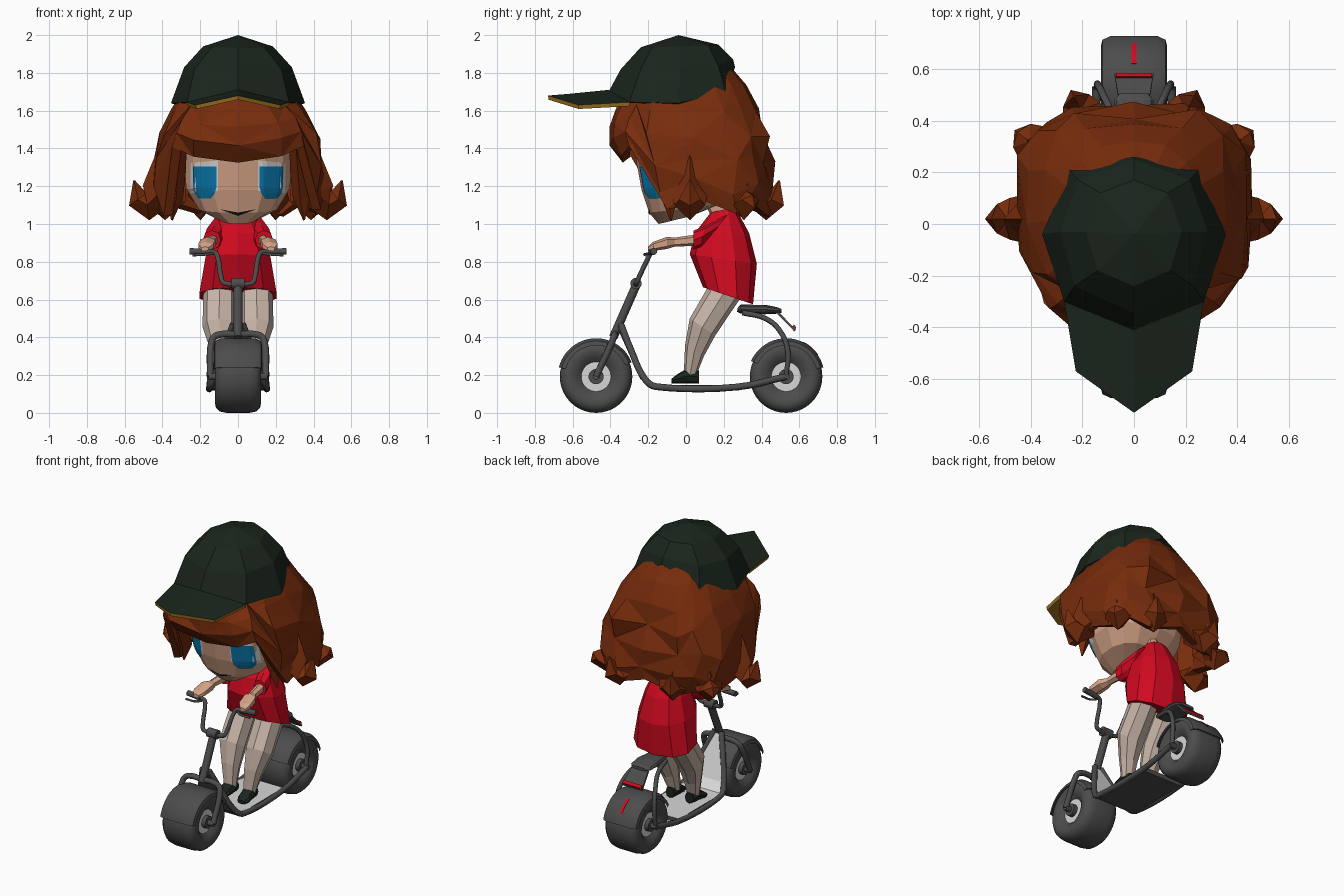
import bpy, bmesh, math, random
from mathutils import Vector
from mathutils.bvhtree import BVHTree

if "Cube" in bpy.data.objects:
    bpy.data.objects.remove(bpy.data.objects["Cube"])

random.seed(11)


def material(name, *rgb):
    m = bpy.data.materials.new(name)
    m.diffuse_color = [((c / 255 + 0.055) / 1.055) ** 2.4 if c > 10 else c / 3300 for c in rgb] + [1]
    m.use_nodes = True
    m.node_tree.nodes["Principled BSDF"].inputs["Base Color"].default_value = m.diffuse_color
    return m


GREEN = material("dark green", 26, 37, 28)
OCHRE = material("ochre", 160, 116, 34)
HAIR = material("auburn", 119, 44, 12)
SKIN = material("skin", 214, 164, 136)
TIGHTS = material("beige tights", 199, 180, 167)
RED = material("red", 208, 10, 32)
GREY = material("dark grey", 76, 76, 76)
LIGHT = material("light grey", 215, 215, 215)
BLUE = material("blue", 10, 122, 175)
BLACK = material("black", 22, 22, 22)


def mesh(name, verts, faces, *mats, fix=True, smooth=False, thick=0):
    me = bpy.data.meshes.new(name)
    me.from_pydata(verts, [], faces)
    if fix:
        bm = bmesh.new()
        bm.from_mesh(me)
        bmesh.ops.recalc_face_normals(bm, faces=bm.faces)
        bm.to_mesh(me)
        bm.free()
    ob = bpy.data.objects.new(name, me)
    bpy.context.collection.objects.link(ob)
    for m in mats:
        me.materials.append(m)
    if thick:
        s = ob.modifiers.new("thickness", 'SOLIDIFY')
        s.thickness = thick
        s.material_offset = s.material_offset_rim = len(mats) - 1
    if smooth:
        bpy.ops.object.select_all(action='DESELECT')
        ob.select_set(True)
        bpy.context.view_layer.objects.active = ob
        bpy.ops.object.shade_smooth_by_angle(angle=math.radians(40))
    return ob


def bridge(rows, n):
    return [(r * n + k, r * n + (k + 1) % n, (r + 1) * n + (k + 1) % n, (r + 1) * n + k)
            for r in range(rows - 1) for k in range(n)]


def ring(cx, rx, yf, zf, yb, zb, n=10, p=2.3):
    """Rounded section: half-width rx, running from (yf, zf) to (yb, zb)."""
    pts = []
    for k in range(n):
        a = 2 * math.pi * k / n
        s, c = (math.copysign(abs(v) ** (2 / p), v) for v in (math.sin(a), math.cos(a)))
        m = (1 + c) / 2
        pts.append((cx + rx * s, yf + (yb - yf) * m, zf + (zb - zf) * m))
    return pts


def stack(name, sections, mat, n=10, sx=1):
    verts = [v for s in sections for v in ring(s[0] * sx, *s[1:], n=n)]
    total = len(sections) * n
    faces = bridge(len(sections), n) + [tuple(range(n)), tuple(range(total - n, total))]
    return mesh(name, verts, faces, mat)


def lathe(name, prof, cy, cz, mat, a0=0, a1=360, segs=40):
    """Closed (x, radius) profile turned about a wheel axle."""
    n, full = len(prof), a1 - a0 == 360
    rows = segs if full else segs + 1
    verts = []
    for i in range(rows):
        a = math.radians(a0 + (a1 - a0) * i / segs)
        verts += [(x, cy + r * math.cos(a), cz + r * math.sin(a)) for x, r in prof]
    faces = bridge(rows, n)
    if full:
        faces += [((rows - 1) * n + k, (rows - 1) * n + (k + 1) % n, (k + 1) % n, k) for k in range(n)]
    else:
        faces += [tuple(range(n)), tuple(range((rows - 1) * n, rows * n))]
    return mesh(name, verts, faces, mat, smooth=True)


def tube(name, pts, depth, mat, radii=None, facet=False):
    cu = bpy.data.curves.new(name, 'CURVE')
    cu.dimensions = '3D'
    cu.bevel_depth, cu.bevel_resolution, cu.resolution_u = depth, 0 if facet else 3, 5
    cu.use_fill_caps = True
    sp = cu.splines.new('POLY' if facet else 'BEZIER')
    points = sp.points if facet else sp.bezier_points
    points.add(len(pts) - 1)
    for i, (q, p) in enumerate(zip(points, pts)):
        q.co = (*p, 1) if facet else p
        if radii:
            q.radius = radii[i]
        if not facet:
            q.handle_left_type = q.handle_right_type = 'AUTO'
    sp.use_smooth = not facet
    cu.materials.append(mat)
    ob = bpy.data.objects.new(name, cu)
    bpy.context.collection.objects.link(ob)
    return ob


def flip(pts, s):
    return [(x * s, y, z) for x, y, z in pts]


def mirrored(half):
    return flip(half[:0:-1], -1) + half


SIDES = (("left", 1), ("right", -1))

# wheels, hubs and fenders
half = [(.06, .192), (.095, .185), (.117, .165), (.122, .14), (.112, .105), (.085, .075)]
tyre = half + [(-x, r) for x, r in half[::-1]]
fender = [(-.128, .165), (-.122, .188), (-.09, .203), (.09, .203), (.122, .188), (.128, .165),
          (.115, .185), (.085, .195), (-.085, .195), (-.115, .185)]
for end, cy, a0, a1 in (("front", -.476, 22, 166), ("rear", .53, 14, 156)):
    lathe(end + "_tyre", tyre, cy, .192, GREY)
    for part, w, r, m in (("hub", .088, .08, LIGHT), ("hub_cap", .115, .04, GREY), ("axle", .155, .018, GREY)):
        lathe(f"{end}_{part}", [(-w, .001), (-w, r), (w, r), (w, .001)], cy, .192, m, segs=24)
    lathe(end + "_fender", fender, cy, .192, GREY, a0, a1, 24)
lathe("fender_light", [(-.009, .2), (-.009, .2055), (.009, .2055), (.009, .2)], .53, .192, RED, 34, 64, 10)

# fork, stem and handlebar
tube("fork", mirrored([(0, -.378, .415), (.1, -.378, .414), (.128, -.383, .4), (.14, -.392, .375),
                       (.148, -.476, .192)]), .018, GREY)
tube("stem", [(0, -.385, .4), (0, -.262, .68)], .024, GREY)
lathe("stem_clamp", [(-.035, .001), (-.035, .03), (.035, .03), (.035, .001)], -.265, .685, GREY, segs=20)
tube("handlebar", mirrored([(0, -.265, .682), (.06, -.263, .684), (.08, -.26, .692), (.09, -.248, .72),
                            (.108, -.198, .825), (.118, -.188, .846), (.14, -.183, .853), (.25, -.17, .855)]), .013, GREY)
for side, s in SIDES:
    tube(side + "_grip", flip([(.15, -.182, .852), (.255, -.17, .855)], s), .018, GREY)
    tube(side + "_brake_lever", flip([(.13, -.19, .845), (.16, -.215, .84), (.24, -.215, .835)], s), .007, GREY)
    # frame rails and seat support
    tube(side + "_frame_rail", flip([(.025, -.345, .47), (.075, -.29, .33), (.125, -.225, .19), (.145, -.185, .148),
                                     (.15, -.14, .137), (.15, .27, .137), (.145, .53, .192)], s), .018, GREY)
    tube(side + "_seat_support", flip([(.14, .53, .2), (.14, .54, .32), (.12, .5, .43),
                                       (.085, .42, .5), (.06, .3, .53)], s), .014, GREY)

# deck with rising front panel, dark underneath
deck = [(-.335, .46, .03), (-.22, .2, .11), (-.165, .152, .14), (-.1, .148, .145), (.28, .148, .145)]
mesh("deck", [(s * w, y, z) for y, z, w in deck for s in (-1, 1)],
     [(2 * i, 2 * i + 1, 2 * i + 3, 2 * i + 2) for i in range(4)], LIGHT, GREY, fix=False, thick=.03)

# seat, tail plate and tail light
stack("seat", [(0, .04, .27, .535, .275, .56), (0, .06, .29, .525, .29, .573), (0, .078, .42, .522, .42, .572),
               (0, .075, .48, .525, .48, .56), (0, .055, .505, .53, .505, .55)], GREY, 12)
mesh("tail_plate", [(-.06, .49, .535), (.06, .49, .535), (.075, .582, .44), (-.075, .582, .44)],
     [(0, 1, 2, 3)], GREY, fix=False, thick=.012)
strip = [(s * .07, y, z) for s in (-1, 1) for y, z in ((.564, .458), (.571, .468), (.584, .452), (.578, .442))]
mesh("tail_light", strip, [(0, 1, 2, 3), (4, 5, 6, 7)] + [(k, (k + 1) % 4, 4 + (k + 1) % 4, 4 + k) for k in range(4)], RED)

# body
stack("dress", [(0, .213, .09, .665, .355, .575), (0, .18, .02, .84, .375, .79), (0, .14, .045, .95, .335, .95),
                (0, .08, .13, 1.06, .26, 1.09)], RED)
stack("neck", [(0, .05, .14, 1.03, .24, 1.05), (0, .045, .08, 1.14, .2, 1.16)], SKIN, 8)
for side, s in SIDES:
    stack(side + "_sleeve", [(.085, .05, .12, .92, .22, 1.05), (.125, .054, .08, .88, .1, .99),
                             (.138, .047, .04, .865, .04, .965)], RED, 8, s)
    stack(side + "_arm", [(.135, .032, .06, .885, .06, .945), (.15, .025, -.06, .88, -.06, .928),
                          (.16, .045, -.1, .868, -.1, .932), (.17, .045, -.17, .858, -.175, .905),
                          (.175, .022, -.2, .858, -.2, .88)], SKIN, 6, s)
    stack(side + "_leg", [(.098, .085, .13, .69, .31, .64), (.1, .088, .02, .5, .155, .41),
                          (.085, .06, -.005, .36, .095, .3), (.072, .04, -.012, .2, .055, .2)], TIGHTS, 8, s)
    stack(side + "_shoe", [(.072, .032, .07, .155, .07, .225), (.073, .043, .01, .155, .01, .238),
                           (.078, .045, -.045, .155, -.045, .205), (.08, .03, -.078, .157, -.078, .18)], GREEN, 8, s)

# head
head = stack("head", [(0, .09, -.145, 1.0, .02, 1.04), (0, .21, -.195, 1.06, .17, 1.1), (0, .28, -.235, 1.18, .25, 1.2),
                      (0, .3, -.275, 1.4, .28, 1.4), (0, .27, -.27, 1.6, .27, 1.62)], SKIN, 14)
face = BVHTree.FromPolygons([v.co for v in head.data.vertices], [p.vertices[:] for p in head.data.polygons])


def decal(name, shape, mat, lift, n=6):
    """Thin plate laid on the face; shape maps (u, v) in 0..1 to (x, z)."""
    verts = []
    for j in range(n + 1):
        for i in range(n + 1):
            x, z = shape(i / n, j / n)
            hit = face.ray_cast(Vector((x, -2, z)), Vector((0, 1, 0)))[0]
            verts.append((x, hit.y - lift, z))
    w = n + 1
    mesh(name, verts, [(j * w + i, j * w + i + 1, j * w + w + i + 1, j * w + w + i)
                       for j in range(n) for i in range(n)], mat, fix=False)


# eyes and mouth
for side, s in SIDES:
    decal(side + "_eye_white", lambda u, v: (s * .178 + (u - .5) * .145, 1.17 + .16 * v - .012 * (u - .5) * s), LIGHT, .004)
    decal(side + "_iris", lambda u, v: (s * .176 + (u - .5) * min(.122, .065 + .25 * v),
                                        1.135 + .17 * v), BLUE, .008)
decal("mouth", lambda u, v: ((u - .5) * .18, 1.052 + .024 * abs(2 * u - 1) + (v - .5) * .016 * (1.1 - abs(2 * u - 1))),
      BLACK, .005)

# hair shell: columns around the head, each with its own bottom height
PROFILE = [(1.87, .15, -.2, .2), (1.78, .24, -.27, .29), (1.66, .325, -.36, .37), (1.45, .44, -.42, .44),
           (1.3, .46, -.32, .46), (1.18, .46, -.3, .465), (1.0, .42, -.26, .42)]
COLS, ROWS = 16, 7


def hair_ring(z):
    for a, b in zip(PROFILE, PROFILE[1:]):
        if z >= b[0]:
            t = (a[0] - z) / (a[0] - b[0])
            rx, yf, yb = (a[i] + (b[i] - a[i]) * t for i in (1, 2, 3))
            return ring(0, rx, yf, z, yb, z, n=COLS, p=2.4 if z > 1.6 else 2.9)


bottoms = [1.1, 1.04, 1.1, 1.04, 1.09, 1.06, 1.41, 1.36, 1.325]
verts = []
for r in range(ROWS):
    for k in range(COLS):
        z = 1.87 - (1.87 - bottoms[min(k, COLS - k)]) * r / (ROWS - 1)
        front = 5 < k < 11
        amp = .004 if r < 3 or (front and r == ROWS - 1) else .012 if front else .03
        verts.append([c + random.uniform(-amp, amp) for c in hair_ring(z)[k]])
tris = [t for a, b, c, d in bridge(ROWS, COLS) for t in ([(a, b, c), (a, c, d)] if (a + a // COLS) % 2
                                                         else [(a, b, d), (b, c, d)])]
mesh("hair", verts, tris + [tuple(range(COLS))], HAIR, thick=.05)

# flicked hair ends and face locks
for side, s in SIDES:
    for i, (deg, out, tipz) in enumerate(((90, .55, 1.23), (52, .57, 1.15), (25, .55, 1.23))):
        a = math.radians(deg)
        path = [(r * math.sin(a), .02 + r * math.cos(a) * .95, z) for r, z in
                ((out - .17, 1.36), (out - .13, 1.16), (out - .07, 1.1), (out - .02, 1.13), (out, tipz))]
        tube(f"{side}_hair_flick_{i + 1}", flip(path, s), .095, HAIR, (.6, 1, .85, .6, .05), True)
    tube(side + "_face_lock", flip([(.31, -.24, 1.46), (.325, -.14, 1.28), (.335, -.085, 1.14), (.35, -.08, 1.02)], s),
         .05, HAIR, (.8, 1, .9, .1), True)

# cap crown: half rings from front to back, mirrored
rim = [(0, -.41, 1.7), (.27, -.3, 1.645), (.355, -.04, 1.64), (.25, .21, 1.7), (0, .26, 1.83)]
mid = [(0, -.345, 1.82), (.23, -.24, 1.82), (.285, -.03, 1.83), (.215, .17, 1.84), (0, .25, 1.87)]
top = [(0, -.24, 1.935), (.14, -.18, 1.935), (.185, -.03, 1.94), (.13, .12, 1.945), (0, .17, 1.95)]
verts = [v for h in (rim, mid, top) for v in h + flip(h[3:0:-1], -1)] + [(0, -.04, 2.0)]
mesh("cap_crown", verts, bridge(3, 8) + [(16 + k, 16 + (k + 1) % 8, 24) for k in range(8)], GREEN, thick=.012)

# cap brim, ochre underneath
mesh("cap_brim", [(-.27, -.3, 1.645), (0, -.41, 1.71), (.27, -.3, 1.645), (-.225, -.57, 1.63), (0, -.61, 1.69),
                  (.225, -.57, 1.63), (0, -.73, 1.68)],
     [(0, 3, 4, 1), (1, 4, 5, 2), (3, 6, 4), (4, 6, 5)], GREEN, OCHRE, fix=False, thick=.022)
